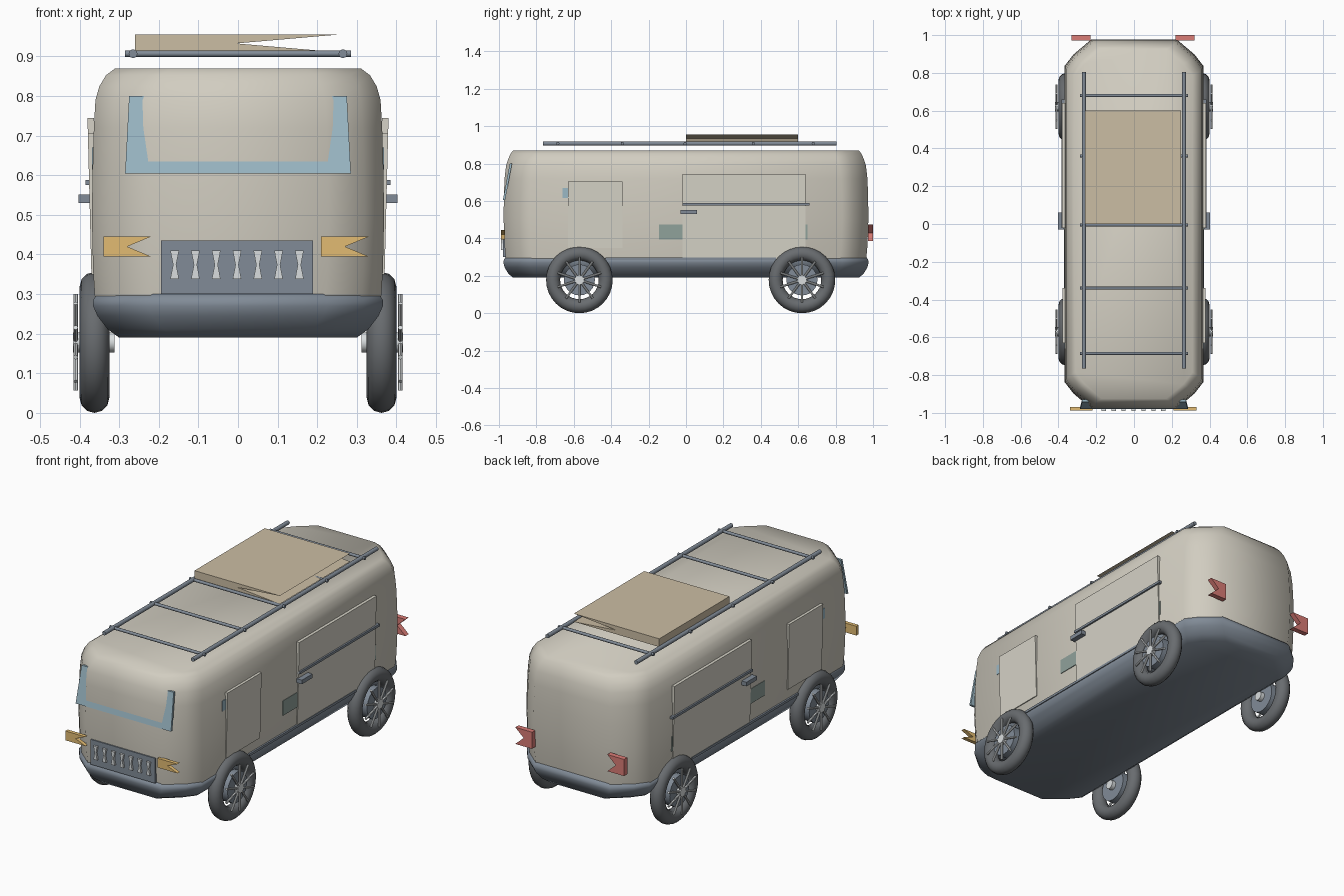
import bpy, bmesh, math
from mathutils import Vector, Matrix

if "Cube" in bpy.data.objects:
    bpy.data.objects.remove(bpy.data.objects["Cube"])


def mat(name, r, g, b):
    m = bpy.data.materials.new(name)
    m.diffuse_color = (r, g, b, 1)
    m.use_nodes = True
    m.node_tree.nodes["Principled BSDF"].inputs["Base Color"].default_value = m.diffuse_color
    return m


PAINT = mat("paint", 0.64, 0.61, 0.53)
PANEL = mat("panel", 0.67, 0.65, 0.57)
SLATE = mat("slate", 0.22, 0.26, 0.31)
RUBBER = mat("rubber", 0.14, 0.15, 0.16)
GLASS = mat("glass", 0.33, 0.48, 0.56)
AMBER = mat("amber", 0.76, 0.50, 0.17)
RED = mat("red", 0.70, 0.20, 0.18)
TAN = mat("canvas", 0.60, 0.51, 0.37)
METAL = mat("metal", 0.70, 0.73, 0.74)
GREEN = mat("green", 0.28, 0.36, 0.33)


def finish(name, bm, m, smooth=0):
    bmesh.ops.recalc_face_normals(bm, faces=bm.faces[:])
    me = bpy.data.meshes.new(name)
    bm.to_mesh(me)
    bm.free()
    o = bpy.data.objects.new(name, me)
    bpy.context.collection.objects.link(o)
    me.materials.append(m)
    if smooth:
        bpy.ops.object.select_all(action='DESELECT')
        o.select_set(True)
        bpy.context.view_layer.objects.active = o
        bpy.ops.object.shade_smooth_by_angle(angle=math.radians(smooth))
    return o


def loft(name, rings, m, smooth=0):
    """Skin a stack of equal-length closed rings and cap both ends."""
    bm = bmesh.new()
    vs = [[bm.verts.new(p) for p in r] for r in rings]
    n = len(vs[0])
    for a, b in zip(vs, vs[1:]):
        for i in range(n):
            bm.faces.new((a[i], a[(i + 1) % n], b[(i + 1) % n], b[i]))
    bm.faces.new(vs[0])
    bm.faces.new(vs[-1])
    return finish(name, bm, m, smooth)


def prism(name, profile, y0, y1, m):
    return loft(name, [[(x, y, z) for x, z in profile] for y in (y0, y1)], m)


def box(name, x, y, z, m):
    return prism(name, [(x[0], z[0]), (x[1], z[0]), (x[1], z[1]), (x[0], z[1])], y[0], y[1], m)


def notched(name, x, y, z, m):
    """Box with a V notch cut into its +x end."""
    mx, mz = (x[0] + x[1]) / 2, (z[0] + z[1]) / 2
    return prism(name, [(x[0], z[0]), (x[1], z[0]), (mx, mz), (x[1], z[1]), (x[0], z[1])],
                 y[0], y[1], m)


def rod(name, a, b, r, m, seg=12):
    a, b = Vector(a), Vector(b)
    d = b - a
    bm = bmesh.new()
    M = Matrix.Translation((a + b) / 2) @ d.to_track_quat('Z', 'Y').to_matrix().to_4x4()
    bmesh.ops.create_cone(bm, cap_ends=True, segments=seg, radius1=r, radius2=r,
                          depth=d.length, matrix=M)
    return finish(name, bm, m, 40)


def octagon(w, l, z, cx=0.14, cy=0.14):
    q = [(w, -l + cy), (w, l - cy), (w - cx * 0.35, l - cy * 0.55), (w - cx, l)]
    q += [(-x, y) for x, y in q[::-1]]
    q += [(-w, -l + cy), (-w + cx * 0.35, -l + cy * 0.55), (-w + cx, -l), (w - cx, -l),
          (w - cx * 0.35, -l + cy * 0.55)]
    out = []
    for p in q:
        if p not in out:
            out.append(p)
    return [(x, y, z) for x, y in out]


# body shell and dark lower skirt
loft("body_shell", [octagon(w, l, z) for w, l, z in [
    (0.360, 0.962, 0.27), (0.366, 0.970, 0.36), (0.369, 0.975, 0.50), (0.367, 0.974, 0.62),
    (0.364, 0.970, 0.72), (0.360, 0.962, 0.79), (0.350, 0.950, 0.825), (0.333, 0.938, 0.853),
    (0.310, 0.925, 0.870)]], PAINT, 50)
loft("lower_skirt", [octagon(w, l, z) for w, l, z in [
    (0.300, 0.925, 0.19), (0.330, 0.950, 0.212), (0.355, 0.970, 0.245), (0.366, 0.976, 0.27),
    (0.366, 0.974, 0.285), (0.355, 0.965, 0.30)]], SLATE, 50)

# windscreen, leaning back into the body
loft("windscreen", [[(-w, y, z), (w, y, z), (w, y + 0.012, z), (-w, y + 0.012, z)]
                    for w, y, z in [(0.285, -0.979, 0.605), (0.275, -0.942, 0.80)]], GLASS)

# lights
for cx in (-0.28, 0.27):
    notched("headlight", (cx - 0.06, cx + 0.06), (-0.988, -0.968), (0.395, 0.445), AMBER)
    notched("tail_light", (cx - 0.05, cx + 0.05), (0.972, 1.0), (0.385, 0.475), RED)

# grille with hourglass slats
box("grille", (-0.195, 0.19), (-0.979, -0.955), (0.30, 0.435), SLATE)
for i in range(7):
    x = -0.16 + i * 0.0525
    prism("grille_slat", [(x - .011, .338), (x + .011, .338), (x + .004, .374), (x + .011, .41),
                          (x - .011, .41), (x - .004, .374)], -0.99, -0.976, METAL)


def side_panel(name, s, y, z, m):
    """Thin door whose top leans slightly outward."""
    lean = lambda h: 0.369 + (h - 0.30) * 0.025
    loft(name, [[(s * (lean(h) - t), yy, h) for t, yy in
                 [(0, y[0]), (0, y[1]), (0.016, y[1]), (0.016, y[0])]] for h in z], m)


# doors, side glass, rail and handle on each side
for s in (-1, 1):
    side_panel("front_door", s, (-0.63, -0.34), (0.35, 0.705), PANEL)
    side_panel("sliding_door", s, (-0.02, 0.64), (0.29, 0.745), PANEL)
    box("side_window", (s * 0.35, s * 0.369), (-0.66, -0.36), (0.615, 0.67), GLASS)
    box("side_hatch", (s * 0.35, s * 0.3705), (-0.145, 0.65), (0.395, 0.475), GREEN)
    box("door_rail", (s * 0.365, s * 0.385), (-0.02, 0.66), (0.575, 0.588), SLATE)
    box("door_handle", (s * 0.37, s * 0.403), (-0.03, 0.06), (0.53, 0.552), SLATE)
    box("sill", (s * 0.355, s * 0.371), (-0.43, 0.48), (0.285, 0.298), SLATE)

# roof rack
ZR = 0.907
for s in (-1, 1):
    rod("rack_rail", (s * 0.265, -0.765, ZR), (s * 0.265, 0.805, ZR), 0.011, SLATE)
for y in (-0.685, -0.34, -0.005, 0.36, 0.68):
    rod("rack_crossbar", (-0.285, y, ZR), (0.285, y, ZR), 0.008, SLATE)

# roof box
notched("roof_box", (-0.26, 0.25), (0.0, 0.60), (0.911, 0.955), TAN)


def wheel(s, cy):
    c = Vector((s * 0.3625, cy, 0.178))
    R, r, n, k = 0.1405, 0.0375, 32, 12
    bm = bmesh.new()
    vs = [[bm.verts.new(c + Vector((r * math.sin(b), (R + r * math.cos(b)) * math.cos(a),
                                    (R + r * math.cos(b)) * math.sin(a))))
           for b in [2 * math.pi * j / k for j in range(k)]]
          for a in [2 * math.pi * i / n for i in range(n)]]
    for i in range(n):
        for j in range(k):
            p, q = vs[i], vs[(i + 1) % n]
            bm.faces.new((p[j], q[j], q[(j + 1) % k], p[(j + 1) % k]))
    finish("tyre", bm, RUBBER, 60)
    at = lambda x, dy=0, dz=0: (s * x, cy + dy, c.z + dz)
    rod("wheel_disc", at(0.335), at(0.395), 0.083, SLATE, 24)
    rod("hub", at(0.312), at(0.417), 0.025, METAL, 16)
    for i in range(10):
        a = 2 * math.pi * i / 10 + math.pi / 2
        rod("spoke", at(0.41), at(0.41, 0.122 * math.cos(a), 0.122 * math.sin(a)),
            0.006, METAL, 8)


for s in (-1, 1):
    for cy in (-0.57, 0.62):
        wheel(s, cy)
